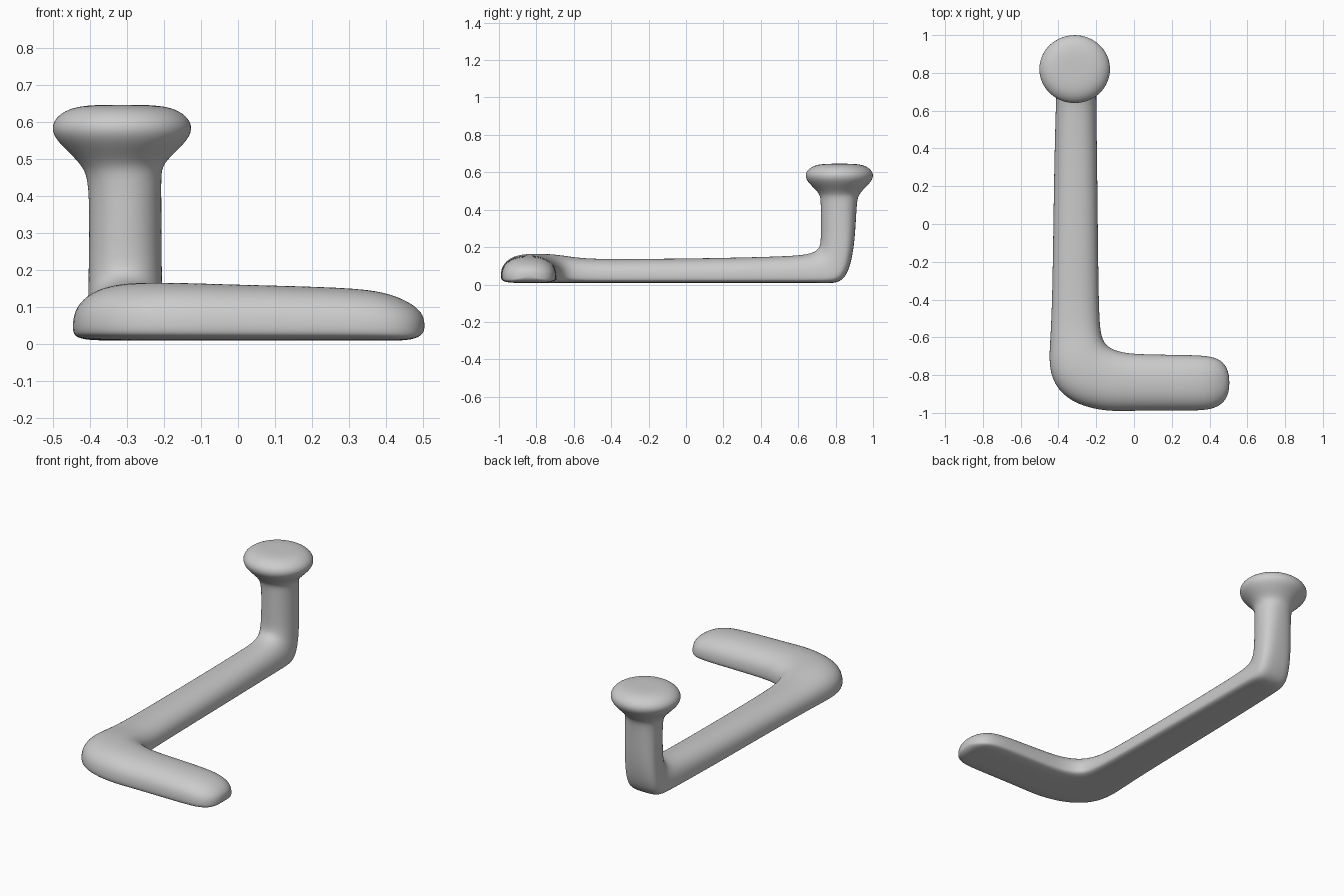
import bpy
import bmesh
import math
from mathutils import Vector

SIDES = 24
STEM_X = -0.305

cube = bpy.data.objects.get("Cube")
if cube:
    bpy.data.objects.remove(cube, do_unlink=True)


def power(value, exponent):
    return math.copysign(abs(value) ** exponent, value)


def section(base, side, up, flat):
    """Cross-section from a base point; flat=1 is a D shape, flat=0 is round."""
    waist = 0.5 - 0.22 * flat
    points = []
    for i in range(SIDES):
        angle = math.tau * i / SIDES
        c, s = math.cos(angle), math.sin(angle)
        exponent = 1 - (0.12 if s > 0 else 0.5) * flat
        rise = (1 - waist if s > 0 else waist) * power(s, exponent)
        points.append(base + side * power(c, exponent) + up * (waist + rise))
    return points


def floor_section(inner, outer, top, bottom=0.008):
    a, b = Vector((*inner, bottom)), Vector((*outer, bottom))
    return section((a + b) / 2, (b - a) / 2, Vector((0, 0, top - bottom)), 1)


def bend_section(outer, inner, half_width, flat):
    a, b = Vector((STEM_X, *outer)), Vector((STEM_X, *inner))
    return section(a, Vector((-half_width, 0, 0)), b - a, flat)


def knob_section(z, radius):
    depth = radius * 0.96
    return section(Vector((-0.314, 0.82 + depth, z)), Vector((-radius, 0, 0)),
                   Vector((0, -2 * depth, 0)), 0)


rings = []

# Rounded toe and straight foot
for x, near, far, top, bottom in [
        (0.505, -0.81, -0.87, 0.065, 0.035), (0.493, -0.76, -0.92, 0.09, 0.018),
        (0.46, -0.718, -0.96, 0.115, 0.008), (0.4, -0.698, -0.985, 0.14, 0.008),
        (0.3, -0.692, -0.99, 0.153, 0.008), (0, -0.69, -0.988, 0.16, 0.008)]:
    rings.append(floor_section((x, near), (x, far), top, bottom))

# Corner fan leading into the long arm
for inner, outer, top in [
        ((-0.08, -0.675), (-0.14, -0.995), 0.164), ((-0.13, -0.655), (-0.3, -0.96), 0.166),
        ((-0.16, -0.625), (-0.41, -0.88), 0.165), ((-0.175, -0.58), (-0.455, -0.76), 0.157),
        ((-0.183, -0.5), (-0.442, -0.6), 0.138), ((-0.188, -0.3), (-0.432, -0.35), 0.136),
        ((-0.193, 0.2), (-0.425, 0.2), 0.142), ((-0.198, 0.55), (-0.417, 0.55), 0.152)]:
    rings.append(floor_section(inner, outer, top))

# Upward bend and stem
for outer, inner, width, flat in [
        ((0.73, 0.008), (0.64, 0.16), 0.106, 1), ((0.81, 0.006), (0.69, 0.175), 0.104, 0.9),
        ((0.855, 0.04), (0.715, 0.2), 0.102, 0.8), ((0.885, 0.12), (0.72, 0.24), 0.1, 0.7),
        ((0.905, 0.25), (0.72, 0.3), 0.099, 0.5), ((0.913, 0.44), (0.72, 0.44), 0.098, 0.3)]:
    rings.append(bend_section(outer, inner, width, flat))

# Flared knob
for z, radius in [(0.48, 0.108), (0.515, 0.142), (0.55, 0.179), (0.58, 0.193),
                  (0.61, 0.183), (0.635, 0.148), (0.644, 0.1), (0.646, 0.05)]:
    rings.append(knob_section(z, radius))

# Skin the sections into one continuous body
bm = bmesh.new()
loops = [[bm.verts.new(p) for p in ring] for ring in rings]
for first, second in zip(loops, loops[1:]):
    for i in range(SIDES):
        j = (i + 1) % SIDES
        bm.faces.new((first[i], first[j], second[j], second[i]))
bm.faces.new(loops[0])
bm.faces.new(loops[-1])
bmesh.ops.recalc_face_normals(bm, faces=bm.faces)
for face in bm.faces:
    face.smooth = True
mesh = bpy.data.meshes.new("bent_hook")
bm.to_mesh(mesh)
bm.free()

hook = bpy.data.objects.new("bent_hook", mesh)
bpy.context.collection.objects.link(hook)
smooth = hook.modifiers.new("soften", 'SUBSURF')
smooth.levels = smooth.render_levels = 2

# Plain grey finish
grey = bpy.data.materials.new("light_grey")
grey.use_nodes = True
colour = (0.6, 0.6, 0.6, 1)
grey.diffuse_color = colour
shader = next(n for n in grey.node_tree.nodes if n.type == 'BSDF_PRINCIPLED')
shader.inputs["Base Color"].default_value = colour
mesh.materials.append(grey)
